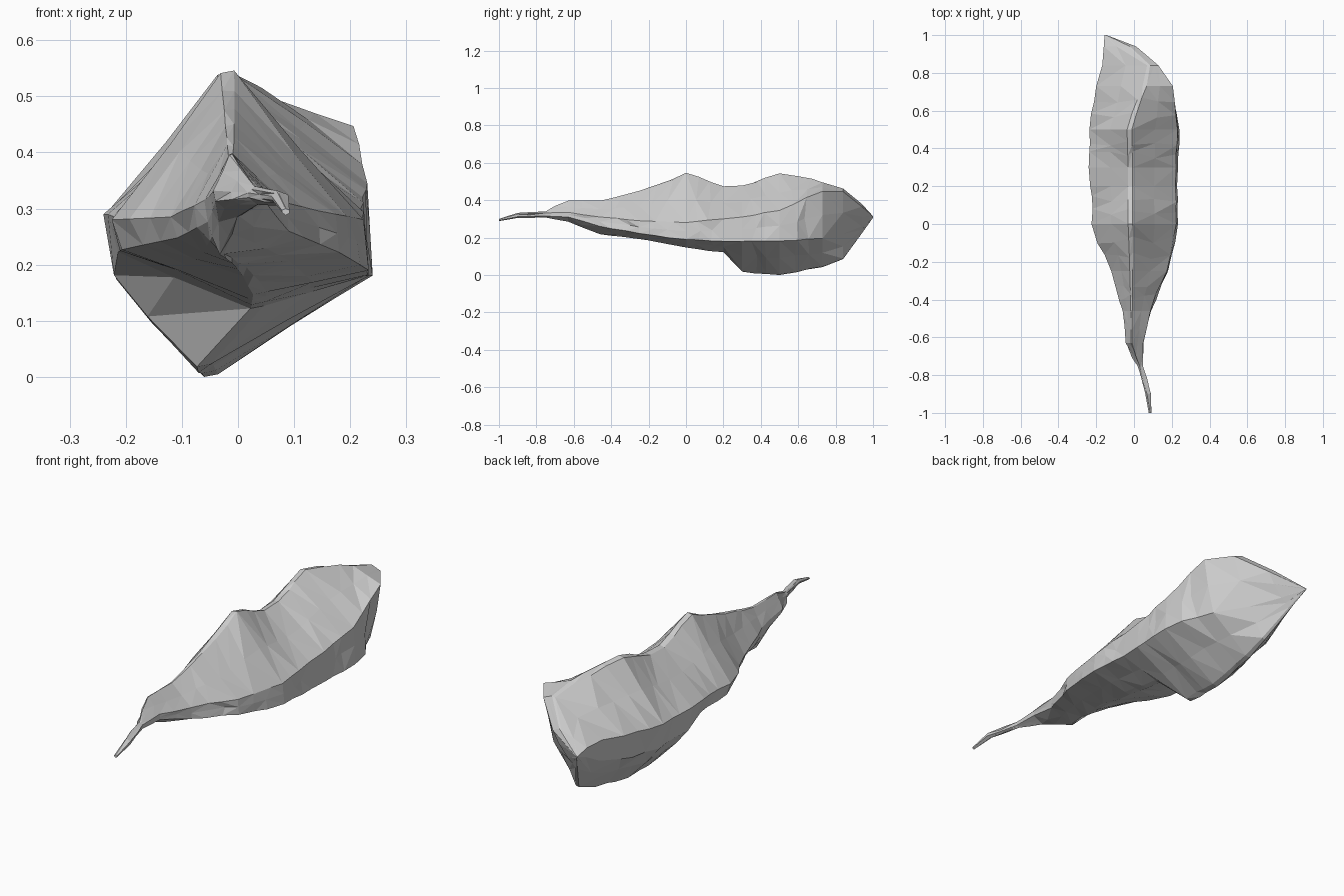
import bpy, bmesh, random
from mathutils import Vector

if "Cube" in bpy.data.objects:
    bpy.data.objects.remove(bpy.data.objects["Cube"])

random.seed(4)

# Cross-sections along y:
# y, ridge x, ridge z, right x, right upper z, right lower z,
# keel x, keel z, left x, left upper z (left lower z is derived)
SECTIONS = [
    (-1.00, .085, .300, .092, .297, .292, .085, .288, .078, .297),
    (-0.90, .070, .332, .090, .325, .312, .075, .305, .060, .322),
    (-0.75, .030, .340, .047, .332, .315, .035, .307, .018, .328),
    (-0.63, -.012, .397, .050, .335, .310, .000, .285, -.044, .332),
    (-0.46, -.012, .397, .090, .310, .260, -.030, .218, -.060, .315),
    (-0.25, -.012, .450, .180, .290, .222, .005, .192, -.120, .285),
    (0.00, -.015, .546, .233, .280, .190, .035, .147, -.225, .280),
    (0.20, -.015, .474, .228, .300, .180, .030, .122, -.232, .290),
    (0.30, -.015, .478, .233, .310, .180, -.065, .018, -.240, .290),
    (0.50, -.020, .543, .240, .345, .182, -.052, .000, -.236, .290),
    (0.73, .060, .495, .214, .447, .195, -.045, .042, -.200, .315),
    (0.84, .080, .462, .135, .445, .220, -.045, .085, -.168, .330),
    (0.94, -.025, .380, .015, .365, .260, -.110, .222, -.160, .330),
    (1.00, -.148, .314, -.145, .312, .309, -.150, .306, -.156, .312),
]


def lerp(a, b, t):
    return a + (b - a) * t


def ring(s):
    """Ridge, sagging flanks, side edges and keel as a closed outline."""
    y, rx, rz, bx, bu, bl, kx, kz, ax, au = s
    w = bx - ax
    al = lerp(au, kz, .40)
    flat = .035 * w
    # The lower right edge tucks in towards the back
    tuck = min(max(0, y - .55) * .33, .45 * w)
    lx = bx - tuck
    pts = [
        (rx - flat, rz - .01 * w), (rx + flat * .5, rz),
        (lerp(rx, bx, .5), lerp(rz, bu, .52)),
        (bx - .02 * w, bu), (bx - .01 * w - tuck * .4, lerp(bu, bl, .5)), (lx, bl),
        (lerp(lx, kx, .5), lerp(bl, kz, .5)),
        (kx + flat, kz + .01 * w), (kx - flat * .5, kz),
        (lerp(kx, ax, .55), lerp(kz, al, .55)),
        (ax + .04 * w, al), (ax, au),
        (lerp(ax, rx, .5), lerp(au, rz, .51)),
    ]
    return [Vector((x, y, z)) for x, z in pts]


# Shrivelled pod body with thin stem
bm = bmesh.new()
rings = []
for i, s in enumerate(SECTIONS):
    rings.append([bm.verts.new(p) for p in ring(s)])
    if i + 1 == len(SECTIONS):
        break
    n = SECTIONS[i + 1]
    steps = max(1, round((n[0] - s[0]) / .075))
    for k in range(1, steps):
        pts = ring([lerp(a, b, k / steps) for a, b in zip(s, n)])
        c = sum(pts, Vector()) / len(pts)
        row = []
        for p in pts:
            # Crumples: pull inward and shift lengthwise
            q = c + (p - c) * random.uniform(.965, 1.02)
            q.y = p.y + random.uniform(-.02, .02)
            row.append(bm.verts.new(q))
        rings.append(row)

for a, b in zip(rings, rings[1:]):
    for j in range(len(a)):
        m = (j + 1) % len(a)
        if random.random() < .5:
            bm.faces.new((a[j], a[m], b[m]))
            bm.faces.new((a[j], b[m], b[j]))
        else:
            bm.faces.new((a[j], a[m], b[j]))
            bm.faces.new((a[m], b[m], b[j]))
bm.faces.new(rings[0])
bm.faces.new(rings[-1])
bmesh.ops.recalc_face_normals(bm, faces=bm.faces)

# Rest the lowest point on the ground
low = min(v.co.z for v in bm.verts)
bmesh.ops.translate(bm, verts=bm.verts, vec=(0, 0, -low))

mesh = bpy.data.meshes.new("dried_pod")
bm.to_mesh(mesh)
bm.free()
pod = bpy.data.objects.new("dried_pod", mesh)
bpy.context.collection.objects.link(pod)
